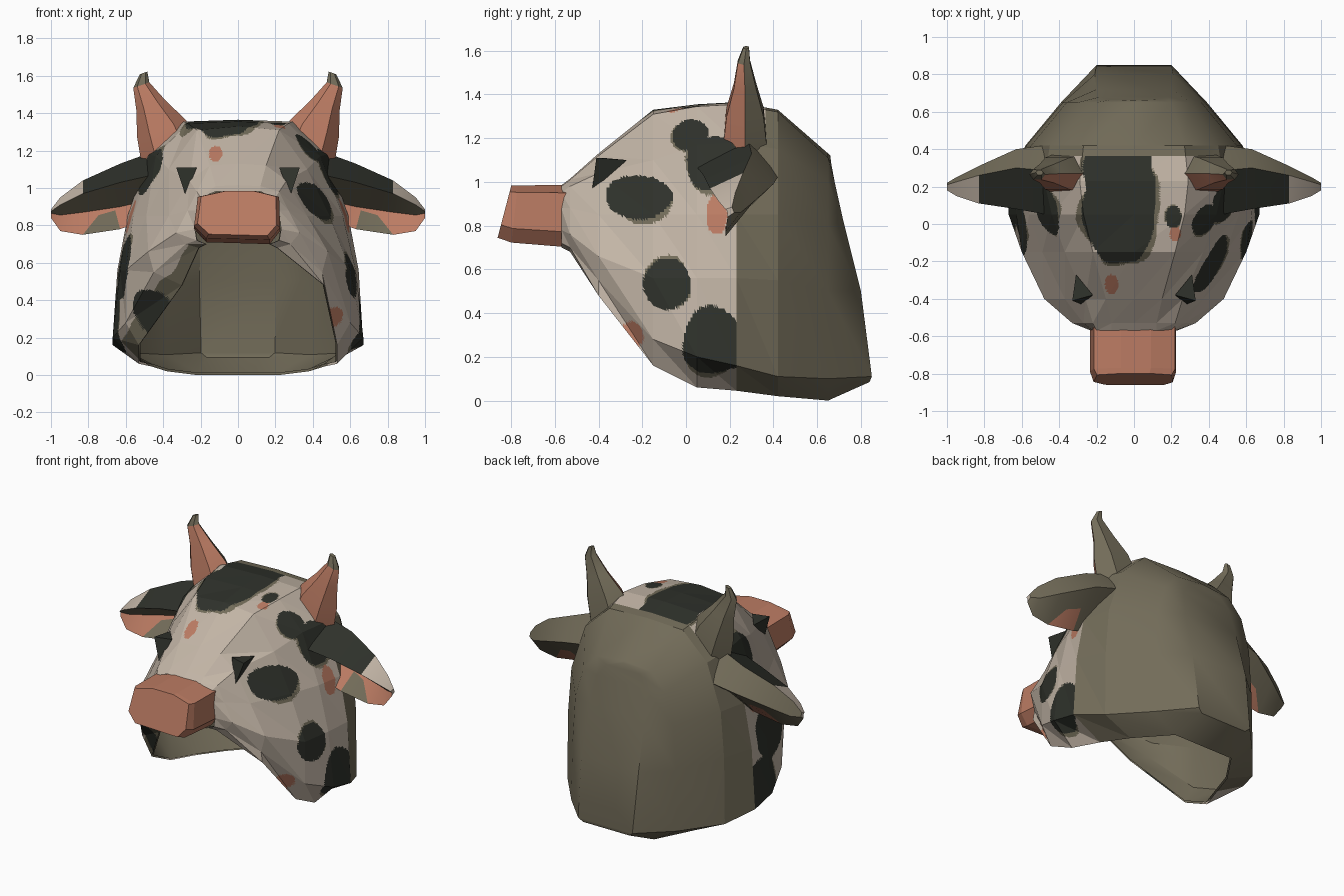
import bpy, bmesh, math
from mathutils import Vector, noise

if "Cube" in bpy.data.objects:
    bpy.data.objects.remove(bpy.data.objects["Cube"])

# ---- colours ----
COLS = [("cream", (0.54, 0.46, 0.38)), ("charcoal", (0.028, 0.031, 0.024)),
        ("olive", (0.17, 0.15, 0.10)), ("salmon", (0.50, 0.20, 0.125))]
MATS = []
for n, c in COLS:
    m = bpy.data.materials.new(n)
    m.diffuse_color = (*c, 1)
    m.use_nodes = True
    m.node_tree.nodes["Principled BSDF"].inputs["Base Color"].default_value = m.diffuse_color
    MATS.append(m)
CREAM, DARK, OLIVE, SALMON = range(4)


def finish(bm, name, smooth=None):
    me = bpy.data.meshes.new(name)
    bm.to_mesh(me)
    bm.free()
    for m in MATS:
        me.materials.append(m)
    ob = bpy.data.objects.new(name, me)
    bpy.context.collection.objects.link(ob)
    if smooth:
        bpy.ops.object.select_all(action='DESELECT')
        ob.select_set(True)
        bpy.context.view_layer.objects.active = ob
        bpy.ops.object.shade_smooth_by_angle(angle=math.radians(smooth))
    return ob


def loft(bm, rings, closed=True, caps=True):
    """Join rings of points with quads; returns vertex rings and faces by strip."""
    vr = [[bm.verts.new(p) for p in r] for r in rings]
    faces = []
    for a, b in zip(vr, vr[1:]):
        n = len(a)
        for j in range(n if closed else n - 1):
            k = (j + 1) % n
            faces.append((j, bm.faces.new((a[j], a[k], b[k], b[j]))))
    if caps:
        bm.faces.new(vr[0][::-1])
        bm.faces.new(vr[-1])
    return vr, faces


# ---- half cross-sections of the hood: y, then (x, z) from rim to crown ----
SECT = [
    (-.57, [(.17, .70), (.22, .72), (.23, .78), (.22, .88), (.20, .95), (.12, .98), (0, .985)]),
    (-.53, [(.21, .68), (.28, .70), (.33, .76), (.27, .88), (.22, .98), (.12, 1.01), (0, 1.015)]),
    (-.40, [(.30, .48), (.45, .55), (.48, .66), (.37, .85), (.26, 1.04), (.15, 1.12), (0, 1.13)]),
    (-.15, [(.53, .16), (.60, .28), (.60, .56), (.49, .85), (.37, 1.10), (.22, 1.31), (0, 1.33)]),
    (.05, [(.53, .06), (.67, .20), (.63, .56), (.56, .85), (.44, 1.17), (.27, 1.345), (0, 1.355)]),
    (.23, [(.46, .045), (.67, .16), (.645, .56), (.59, .85), (.48, 1.18), (.29, 1.355), (0, 1.365)]),
    (.42, [(.38, .02), (.58, .11), (.575, .55), (.55, .85), (.45, 1.15), (.27, 1.32), (0, 1.33)]),
    (.65, [(.22, .0), (.39, .10), (.38, .50), (.36, .80), (.30, 1.0), (.20, 1.11), (0, 1.13)]),
]
BACK = [(.17, .84, .085), (.20, .85, .11), (.21, .80, .50), (.20, .72, .82),
        (.18, .68, 1.0), (.12, .665, 1.08), (0, .66, 1.12)]


def arch(i):
    if i == len(SECT):
        half = BACK
    else:
        half = [(x, SECT[i][0], z) for x, z in SECT[i][1]]
    right = [list(p) for p in half[:-1]]
    if i == 2:
        right[0][0] = .46          # the right cheek does not tuck under
    return [(-x, y, z) for x, y, z in half] + [tuple(p) for p in right[::-1]]


def shell(lo, hi, back=False):
    bm = bmesh.new()
    vr, faces = loft(bm, [arch(i) for i in range(lo, hi + 1)], False, False)
    if back:
        e, d = vr[-1], vr[-2]
        for j in range(5):
            bm.faces.new((e[j], e[j + 1], e[11 - j], e[12 - j]))
        bm.faces.new((e[5], e[6], e[7]))
        bm.faces.new((e[0], e[12], d[12], d[0]))       # flap turned under at the nape
    bmesh.ops.recalc_face_normals(bm, faces=bm.faces[:])
    bmesh.ops.triangulate(bm, faces=bm.faces[:], quad_method='FIXED')
    return bm


# ---- spots: centre, radii, colour ----
SPOTS = [
    ((.42, -.22, .93), (.3, .15, .105), DARK), ((.62, -.09, .54), (.2, .115, .115), DARK),
    ((.65, .12, .27), (.2, .14, .16), DARK), ((.34, .03, 1.20), (.12, .09, .09), DARK),
    ((.21, .04, 1.35), (.045, .06, .1), DARK),
    ((-.08, .14, 1.32), (.20, .38, .16), DARK),
    ((-.62, .0, .58), (.15, .17, .17), DARK), ((-.66, .13, .29), (.15, .16, .18), DARK),
    ((-.46, -.27, .34), (.12, .12, .13), DARK),
    ((.5, .12, 1.09), (.16, .13, .13), DARK), ((-.48, .08, 1.09), (.16, .15, .13), DARK),
    ((-.12, -.32, 1.18), (.035, .06, .08), SALMON), ((.22, -.05, 1.33), (.03, .04, .07), SALMON),
    ((.52, -.25, .30), (.08, .06, .06), SALMON),
    ((.6, .14, .86), (.1, .05, .10), SALMON), ((-.6, .14, .86), (.1, .05, .10), SALMON),
]

# ---- painted face, finely cut so the spots have clean edges ----
bm = shell(0, 6)
bmesh.ops.subdivide_edges(bm, edges=bm.edges[:], cuts=19, use_grid_fill=True)
for f in bm.faces:
    p = f.calc_center_median()
    if p.y > (.23 if p.z < 1.25 else .36):
        f.material_index = OLIVE
        continue
    wob = .13 * noise.noise(p * 8)
    fringe = 1.0 + max(0, .3 * noise.noise(p * 5 + Vector((3, 1, 7))))
    under = -.814 * (p.x + .17) + .581 * (p.z - .69)   # distance from left rim
    if p.x < -.18 and p.y < 0 and p.z < .7 and under < .08 + .3 * wob:
        f.material_index = OLIVE
    for c, r, mat in SPOTS:
        d = math.sqrt(sum(((p[k] - c[k]) / r[k]) ** 2 for k in range(3))) + wob
        if d < 1:
            f.material_index = mat
            break
        if d < fringe and mat == DARK:
            f.material_index = OLIVE
finish(bm, "painted_face")

# ---- back of hood ----
bm = shell(6, 8, True)
for f in bm.faces:
    f.material_index = OLIVE
finish(bm, "hood_back", 35)

# ---- lining just inside the hood ----
bm = shell(0, 8, True)
mid = Vector((0, .15, .7))
for v in bm.verts:
    v.co = mid + (v.co - mid) * .985
for f in bm.faces:
    f.material_index = OLIVE
bmesh.ops.reverse_faces(bm, faces=bm.faces[:])
finish(bm, "hood_lining", 35)

# ---- muzzle ----
OUT = [(-.17, .71), (-.235, .78), (-.215, .95), (-.07, .985), (.09, .985), (.22, .95), (.225, .77), (.17, .70)]
bm = bmesh.new()


def ring(y0, lean, s, lift):
    return [(x * s, y0 - lean * (.98 - z), .98 - (.98 - z) * lift) for x, z in OUT]


loft(bm, [ring(-.545, -.08, 1, 1), ring(-.77, .10, 1, .92), ring(-.80, .22, .92, .84)])
bmesh.ops.recalc_face_normals(bm, faces=bm.faces[:])
for f in bm.faces:
    f.material_index = SALMON
finish(bm, "muzzle")

# ---- ear sections: x, then (y, z) of top, front lip, inner fold, bottom lip, back ----
EAR = [
    (.41, [(.28, 1.21), (.04, 1.08), (.27, .95), (.18, .86), (.43, 1.04)]),
    (.63, [(.30, 1.13), (.08, 1.03), (.30, .90), (.18, .78), (.40, .99)]),
    (.83, [(.26, 1.04), (.11, .97), (.25, .87), (.18, .75), (.31, .91)]),
    (.95, [(.225, .95), (.15, .91), (.215, .855), (.18, .77), (.25, .86)]),
    (1.0, [(.21, .885), (.18, .875), (.19, .865), (.19, .84), (.22, .86)]),
]
# ---- horn path: centre, radius ----
HORN = [((.36, .27, 1.18), .155), ((.41, .27, 1.32), .13), ((.465, .27, 1.44), .078),
        ((.517, .265, 1.55), .043), ((.505, .275, 1.615), .02)]

for s, side in ((-1, "left"), (1, "right")):
    # ear
    bm = bmesh.new()
    _, faces = loft(bm, [[(s * x, y, z) for y, z in pts] for x, pts in EAR])
    for j, f in faces:
        outer = abs(f.calc_center_median().x) > .84
        f.material_index = [CREAM if outer else DARK, OLIVE, SALMON, OLIVE, OLIVE][j]
    bmesh.ops.recalc_face_normals(bm, faces=bm.faces[:])
    finish(bm, side + "_ear", 30)
    # horn
    bm = bmesh.new()
    rings = []
    for (x, y, z), r in HORN:
        rings.append([(s * (x + r * math.cos(a)), y + .75 * r * math.sin(a), z - .35 * r * math.cos(a))
                      for a in (k * math.pi / 3 for k in range(6))])
    loft(bm, rings)
    bmesh.ops.recalc_face_normals(bm, faces=bm.faces[:])
    bm.normal_update()
    for f in bm.faces:
        front = f.normal.y < -.1 and f.calc_center_median().z < 1.57
        f.material_index = SALMON if front else OLIVE
    finish(bm, side + "_horn", 40)
    # eye spike
    bm = bmesh.new()
    v = [bm.verts.new((s * x, y, z)) for x, y, z in
         [(.33, -.41, 1.11), (.22, -.38, 1.11), (.31, -.27, 1.10), (.28, -.43, .96)]]
    for t in ((0, 1, 2), (0, 1, 3), (1, 2, 3), (2, 0, 3)):
        bm.faces.new([v[k] for k in t]).material_index = DARK
    bmesh.ops.recalc_face_normals(bm, faces=bm.faces[:])
    finish(bm, side + "_eye")
